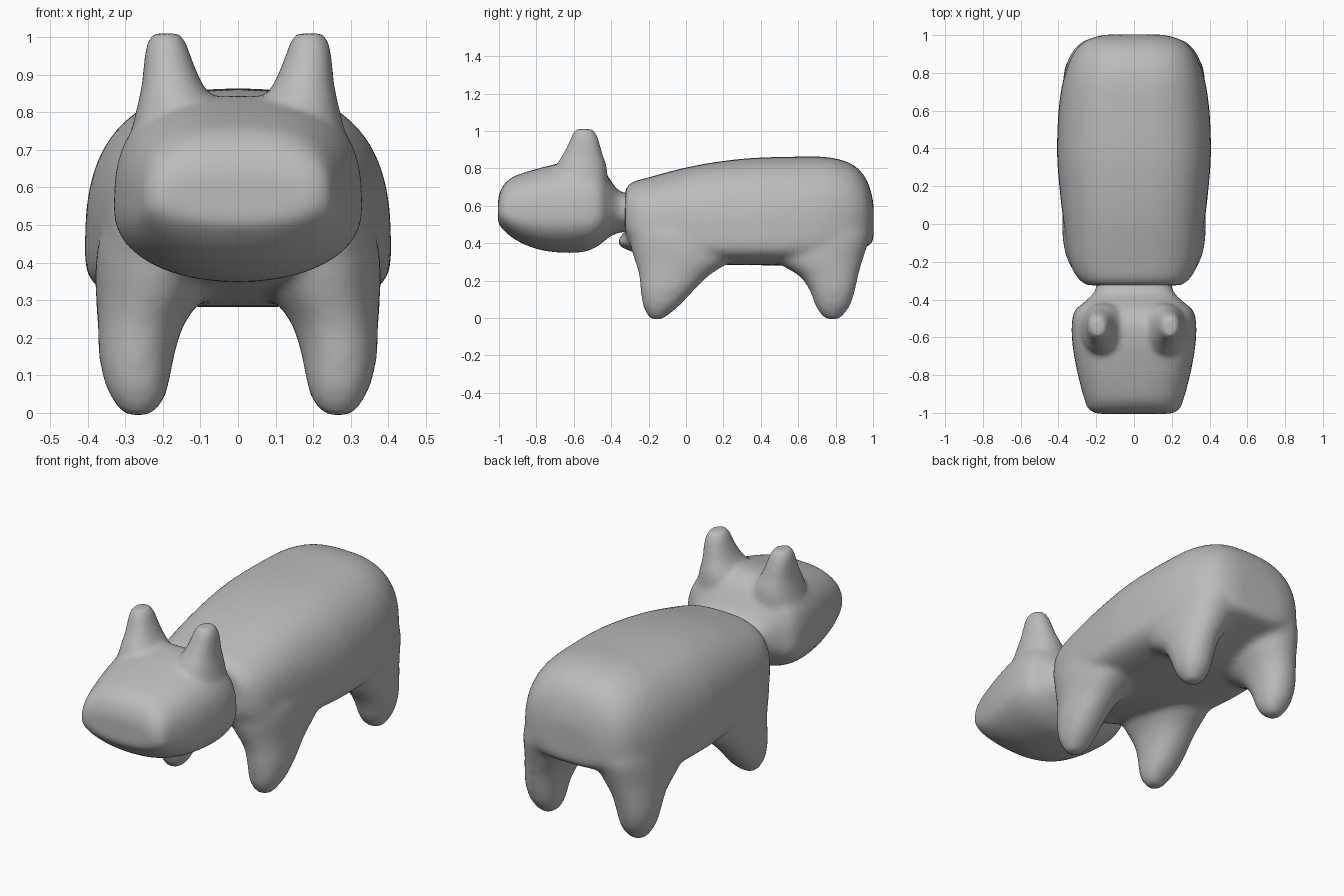
import bpy, bmesh, math

grey = bpy.data.materials.new("plain grey")
grey.diffuse_color = (0.5, 0.5, 0.5, 1)
SIDES = 40


def refine(rows, steps=4):
    """Smooth curve through the given sections."""
    out = []
    for k in range(len(rows) - 1):
        p1, p2 = rows[k], rows[k + 1]
        p0, p3 = rows[max(k - 1, 0)], rows[min(k + 2, len(rows) - 1)]
        for s in range(steps):
            t = s / steps
            out.append([0.5 * (2 * b + (c - a) * t + (2 * a - 5 * b + 4 * c - d) * t * t
                               + (3 * b - a - 3 * c + d) * t ** 3)
                        for a, b, c, d in zip(p0, p1, p2, p3)])
    return out + [list(rows[-1])]


def bridge(bm, rings):
    """Skin a list of point rings into a closed shell."""
    loops = [[bm.verts.new(p) for p in ring] for ring in rings]
    for a, b in zip(loops, loops[1:]):
        for i in range(SIDES):
            j = (i + 1) % SIDES
            bm.faces.new((a[i], a[j], b[j], b[i]))
    caps = [bm.faces.new(loops[0]), bm.faces.new(loops[-1])]
    faces = {f for l in loops for v in l for f in v.link_faces}
    bmesh.ops.recalc_face_normals(bm, faces=list(faces | set(caps)))


def rounded(t, n):
    c, s = math.cos(t), math.sin(t)
    return (math.copysign(abs(c) ** (2 / n), c), math.copysign(abs(s) ** (2 / n), s))


def trunk(bm, sections, n_top, n_low):
    """Sections along y: (y, bottom, widest height, top, half width)."""
    rings = []
    for y, low, mid, top, w in refine(sections):
        ring = []
        for i in range(SIDES):
            t = math.tau * i / SIDES
            up = math.sin(t) >= 0
            c, s = rounded(t, n_top if up else n_low)
            ring.append((w * c, y, mid + s * ((top - mid) if up else (mid - low))))
        rings.append(ring)
    bridge(bm, rings)


def limb(bm, sections):
    """Mirrored pair, sections along z: (z, x inner, x outer, y front, y back)."""
    for side in (1, -1):
        rings = []
        for z, x0, x1, y0, y1 in refine(sections):
            ring = []
            for i in range(SIDES):
                c, s = rounded(math.tau * i / SIDES, 2.2)
                ring.append((side * ((x0 + x1) / 2 + c * (x1 - x0) / 2),
                             (y0 + y1) / 2 + s * (y1 - y0) / 2, z))
            rings.append(ring)
        bridge(bm, rings)


def finish(bm, name, voxel, smooth):
    """Fuse the shells and soften the joins."""
    me = bpy.data.meshes.new(name)
    bm.to_mesh(me)
    bm.free()
    ob = bpy.data.objects.new(name, me)
    bpy.context.collection.objects.link(ob)
    me.materials.append(grey)
    re = ob.modifiers.new("fuse", 'REMESH')
    re.mode = 'VOXEL'
    re.voxel_size = voxel
    re.use_smooth_shade = True
    sm = ob.modifiers.new("soften", 'SMOOTH')
    sm.factor = 0.5
    sm.iterations = smooth


# torso with four legs
bm = bmesh.new()
trunk(bm, [
    (-0.325, 0.44, 0.54, 0.69, 0.25), (-0.29, 0.38, 0.50, 0.725, 0.295),
    (-0.20, 0.34, 0.46, 0.752, 0.342), (0.00, 0.30, 0.44, 0.805, 0.373),
    (0.20, 0.285, 0.43, 0.84, 0.396), (0.38, 0.282, 0.43, 0.857, 0.408),
    (0.60, 0.285, 0.43, 0.863, 0.40), (0.76, 0.32, 0.45, 0.86, 0.376),
    (0.88, 0.355, 0.47, 0.827, 0.335), (0.95, 0.375, 0.49, 0.765, 0.285),
    (0.985, 0.39, 0.50, 0.69, 0.225), (1.003, 0.41, 0.50, 0.61, 0.15)], 2.7, 3.2)
# chest lip
trunk(bm, [(-0.365, 0.39, 0.405, 0.42, 0.10), (-0.33, 0.37, 0.41, 0.45, 0.15),
           (-0.25, 0.34, 0.41, 0.47, 0.20)], 2, 2)
# front legs
limb(bm, [
    (-0.008, 0.235, 0.30, -0.19, -0.125), (0.02, 0.205, 0.325, -0.21, -0.09),
    (0.07, 0.185, 0.352, -0.232, -0.03), (0.15, 0.17, 0.370, -0.243, 0.045),
    (0.22, 0.15, 0.372, -0.25, 0.115), (0.265, 0.125, 0.374, -0.26, 0.18),
    (0.31, 0.09, 0.378, -0.275, 0.25), (0.38, 0.06, 0.380, -0.295, 0.27),
    (0.46, 0.06, 0.37, -0.30, 0.22), (0.56, 0.08, 0.33, -0.26, 0.15)])
# hind legs
limb(bm, [
    (-0.008, 0.235, 0.30, 0.75, 0.82), (0.02, 0.205, 0.325, 0.72, 0.845),
    (0.07, 0.185, 0.352, 0.69, 0.88), (0.15, 0.17, 0.370, 0.66, 0.905),
    (0.22, 0.15, 0.372, 0.61, 0.92), (0.265, 0.125, 0.376, 0.54, 0.932),
    (0.31, 0.09, 0.378, 0.47, 0.945), (0.38, 0.06, 0.376, 0.45, 0.968),
    (0.45, 0.04, 0.365, 0.48, 0.985), (0.56, 0.05, 0.33, 0.50, 0.965)])
finish(bm, "torso_and_legs", 0.016, 14)

# head with neck
bm = bmesh.new()
trunk(bm, [
    (-1.005, 0.505, 0.57, 0.64, 0.20), (-0.98, 0.475, 0.56, 0.705, 0.242),
    (-0.93, 0.43, 0.55, 0.752, 0.262), (-0.85, 0.387, 0.54, 0.782, 0.285),
    (-0.75, 0.358, 0.54, 0.81, 0.308), (-0.63, 0.348, 0.54, 0.837, 0.327),
    (-0.53, 0.357, 0.54, 0.842, 0.330), (-0.46, 0.392, 0.55, 0.81, 0.315),
    (-0.415, 0.43, 0.56, 0.755, 0.265), (-0.37, 0.452, 0.57, 0.69, 0.217),
    (-0.33, 0.46, 0.57, 0.67, 0.20), (-0.28, 0.46, 0.57, 0.67, 0.20)], 2.8, 2.15)
# ears
limb(bm, [
    (0.68, 0.04, 0.30, -0.70, -0.42), (0.78, 0.045, 0.277, -0.70, -0.42),
    (0.83, 0.065, 0.265, -0.685, -0.43), (0.88, 0.097, 0.255, -0.655, -0.447),
    (0.94, 0.122, 0.25, -0.625, -0.463), (0.985, 0.138, 0.242, -0.607, -0.48),
    (1.01, 0.155, 0.225, -0.59, -0.50)])
finish(bm, "head_and_ears", 0.014, 10)
